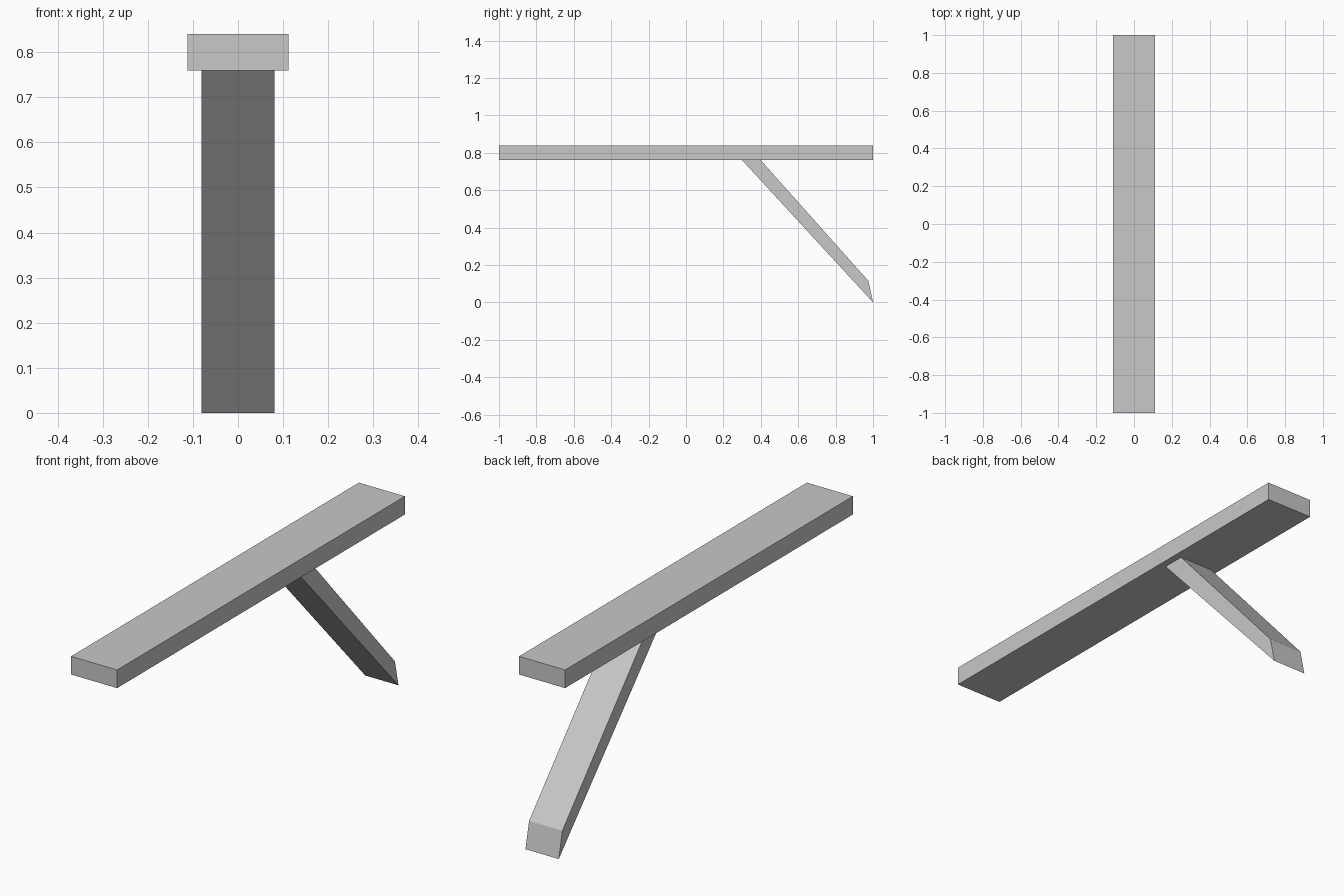
import bpy

cube = bpy.data.objects.get("Cube")
if cube:
    bpy.data.objects.remove(cube, do_unlink=True)

GREY = (0.58, 0.58, 0.58, 1.0)
grey = bpy.data.materials.new("plain grey")
grey.use_nodes = True
grey.diffuse_color = GREY
grey.node_tree.nodes["Principled BSDF"].inputs["Base Color"].default_value = GREY


def extrude_profile(name, profile, half_width):
    """Solid made from a (y, z) outline, listed clockwise seen from +x, spanning x."""
    n = len(profile)
    verts = [(x, y, z) for x in (-half_width, half_width) for y, z in profile]
    faces = [list(range(n)), list(range(2 * n - 1, n - 1, -1))]
    faces += [[i, i + n, (i + 1) % n + n, (i + 1) % n] for i in range(n)]
    mesh = bpy.data.meshes.new(name)
    mesh.from_pydata(verts, [], faces)
    mesh.materials.append(grey)
    obj = bpy.data.objects.new(name, mesh)
    bpy.context.collection.objects.link(obj)
    return obj


# Long flat plank
extrude_profile("plank", [(-1, 0.76), (-1, 0.84), (1, 0.84), (1, 0.76)], 0.112)

# Slanted brace with a bevelled foot
extrude_profile("brace", [(0.30, 0.76), (0.40, 0.76), (0.975, 0.115), (1, 0)], 0.081)
